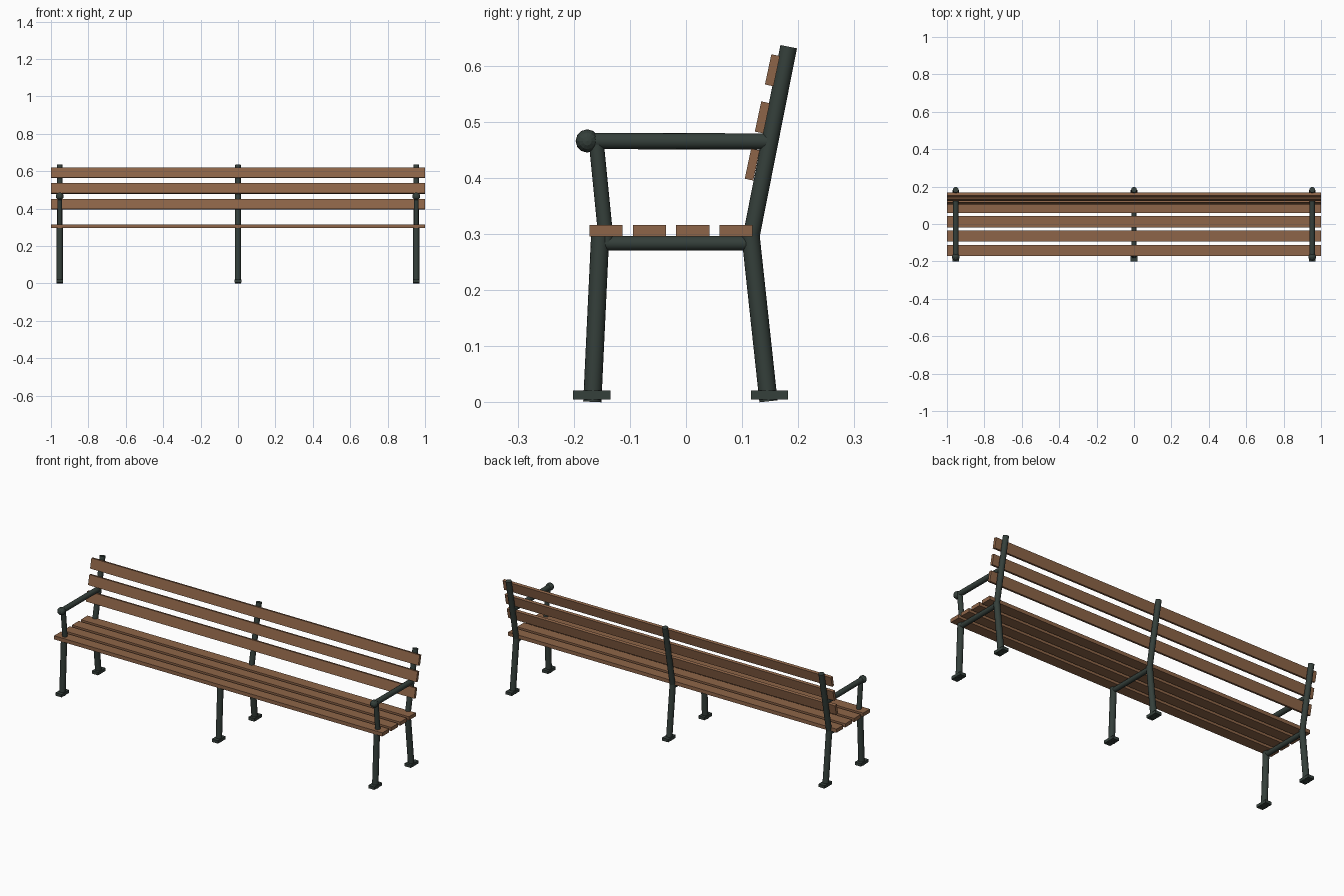
import bpy, math
from mathutils import Vector

if "Cube" in bpy.data.objects:
    bpy.data.objects.remove(bpy.data.objects["Cube"])


def material(name, color):
    m = bpy.data.materials.new(name)
    m.diffuse_color = color
    m.use_nodes = True
    m.node_tree.nodes["Principled BSDF"].inputs["Base Color"].default_value = m.diffuse_color
    return m


METAL = material("dark_metal", (0.035, 0.05, 0.043, 1))
WOOD = material("wood", (0.27, 0.13, 0.065, 1))


def tube(name, x, a, b, r):
    """Round bar between two (y, z) points in the plane at x."""
    p, q = Vector((x, *a)), Vector((x, *b))
    bpy.ops.mesh.primitive_cylinder_add(vertices=16, radius=r, depth=(q - p).length, location=(p + q) / 2)
    o = bpy.context.object
    o.rotation_euler = (math.atan2(-(b[0] - a[0]), b[1] - a[1]), 0, 0)
    o.name = name
    o.data.materials.append(METAL)
    bpy.ops.object.shade_smooth_by_angle(angle=math.radians(40))


def box(name, loc, size, mat, tilt=0):
    bpy.ops.mesh.primitive_cube_add(size=1, location=loc, rotation=(tilt, 0, 0))
    o = bpy.context.object
    o.scale = size
    o.name = name
    o.data.materials.append(mat)


# Three metal frames; only the outer two carry arms
for x in (-0.953, 0, 0.953):
    tube("front_leg", x, (-0.167, 0.001), (-0.153, 0.297), 0.0162)
    tube("back_leg", x, (0.147, 0.002), (0.115, 0.298), 0.0162)
    tube("back_post", x, (0.114, 0.285), (0.183, 0.634), 0.015)
    tube("seat_rail", x, (-0.15, 0.2835), (0.115, 0.2835), 0.013)
    for y in (-0.168, 0.149):
        box("foot_plate", (x, y, 0.013), (0.037, 0.066, 0.016), METAL)
    if x:
        tube("arm_post", x, (-0.142, 0.285), (-0.16, 0.465), 0.0133)
        tube("arm_rest", x, (-0.176, 0.466), (0.144, 0.465), 0.0145)
        bpy.ops.mesh.primitive_uv_sphere_add(segments=12, ring_count=8, radius=0.0207,
                                             location=(x, -0.176, 0.466), rotation=(0, math.pi / 2, 0))
        bpy.context.object.name = "arm_ball"
        bpy.context.object.data.materials.append(METAL)

# Seat slats
for i in range(4):
    box("seat_slat", (0, -0.1425 + i * 0.0773, 0.306), (2, 0.059, 0.02), WOOD)

# Tilted backrest slats
for i in range(3):
    box("back_slat", (0, 0.118 + i * 0.018, 0.424 + i * 0.084), (2, 0.0155, 0.055), WOOD, -math.radians(12))
